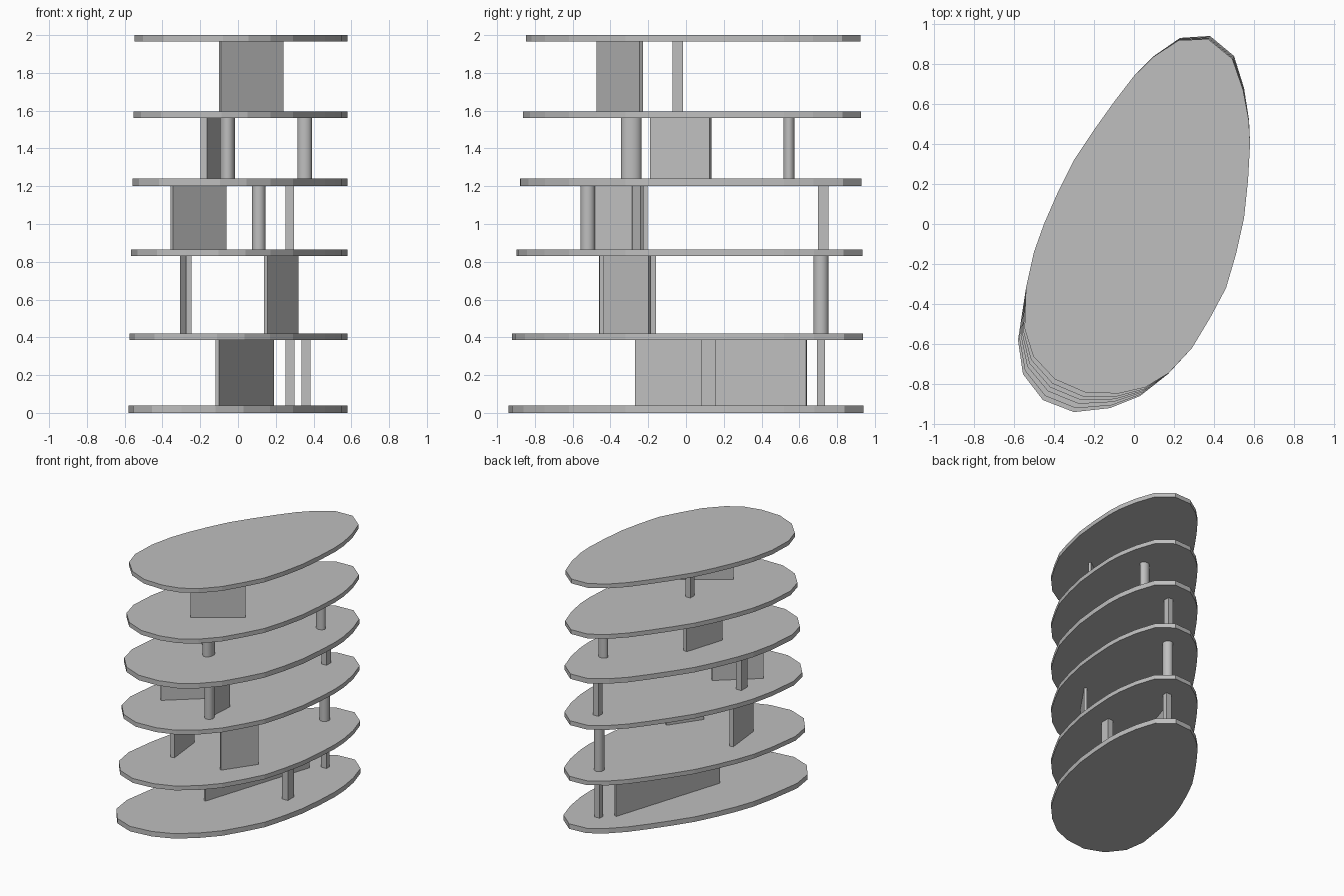
import bpy
import bmesh
import math
from mathutils import Vector

cube = bpy.data.objects.get("Cube")
if cube:
    bpy.data.objects.remove(cube, do_unlink=True)

# One plain grey for the whole model
grey = bpy.data.materials.new("plain_grey")
grey.use_nodes = True
COLOUR = (0.52, 0.52, 0.52, 1)
grey.diffuse_color = COLOUR
grey.node_tree.nodes["Principled BSDF"].inputs["Base Color"].default_value = COLOUR

# Lower and upper height of every floor plate
FLOORS = [(0, 0.04), (0.385, 0.42), (0.83, 0.865),
          (1.2, 1.24), (1.56, 1.595), (1.965, 2)]

# Outline of the lowest floor, counter-clockwise from the front tip
OUTLINE = [(-.3, -.94), (-.12, -.92), (.03, -.86), (.17, -.75), (.29, -.62),
           (.38, -.47), (.46, -.32), (.51, -.15), (.55, .03), (.57, .22),
           (.58, .4), (.575, .52), (.55, .68), (.5, .84), (.38, .94),
           (.23, .93), (.1, .84), (0, .74), (-.1, .61), (-.2, .47),
           (-.3, .32), (-.38, .16), (-.45, 0), (-.5, -.14), (-.54, -.32),
           (-.58, -.58), (-.555, -.75), (-.455, -.88)]
LEAN = Vector((0.5, 0.87))


def prism(name, points, bottom, top, smooth=False):
    """Extrude a flat outline upwards into a solid."""
    bm = bmesh.new()
    base = bm.faces.new([bm.verts.new((p[0], p[1], bottom)) for p in points])
    grown = bmesh.ops.extrude_face_region(bm, geom=[base])["geom"]
    moved = [v for v in grown if isinstance(v, bmesh.types.BMVert)]
    bmesh.ops.translate(bm, verts=moved, vec=(0, 0, top - bottom))
    bmesh.ops.recalc_face_normals(bm, faces=bm.faces)
    if smooth:
        for face in bm.faces:
            face.smooth = len(face.verts) == 4
        for edge in bm.edges:
            edge.smooth = all(f.smooth for f in edge.link_faces)
    mesh = bpy.data.meshes.new(name)
    bm.to_mesh(mesh)
    bm.free()
    mesh.materials.append(grey)
    obj = bpy.data.objects.new(name, mesh)
    bpy.context.collection.objects.link(obj)
    return obj


def floor_outline(rise):
    """Pull both tips of the outline inwards as the tower rises."""
    result = []
    for p in map(Vector, OUTLINE):
        depth = p.dot(LEAN)
        front = max(0, -depth - 0.55) * 0.27
        back = max(0, depth - 0.7) * 0.06
        result.append(p + LEAN * (front - back) * rise)
    return result


def storey(level):
    return FLOORS[level][1], FLOORS[level + 1][0]


def wall(name, level, start, end, thick):
    """Upright panel; start to end is its right-hand face."""
    a, b = Vector(start), Vector(end)
    d = (b - a).normalized()
    side = Vector((-d.y, d.x)) * thick
    prism(name, [a, b, b + side, a + side], *storey(level))


def post(name, level, centre, size):
    x, y = centre
    w, d = size[0] / 2, size[1] / 2
    corners = [(x - w, y - d), (x + w, y - d), (x + w, y + d), (x - w, y + d)]
    prism(name, corners, *storey(level))


def column(name, level, centre, radii, sides=24):
    ring = []
    for i in range(sides):
        a = math.tau * i / sides
        ring.append((centre[0] + radii[0] * math.cos(a),
                     centre[1] + radii[1] * math.sin(a)))
    prism(name, ring, *storey(level), smooth=True)


# Floor plates
for i, (low, high) in enumerate(FLOORS):
    prism(f"floor_plate_{i}", floor_outline(low / FLOORS[-1][0]), low, high)

# Ground storey
wall("ground_long_wall", 0, (-.1, -.27), (.19, .635), .02)
post("ground_side_post", 0, (.36, .12), (.05, .075))
post("ground_back_post", 0, (.275, .715), (.048, .042))

# First storey
wall("first_right_wall", 1, (.155, -.436), (.32, -.198), .02)
wall("first_left_wall", 1, (-.245, -.457), (-.277, -.158), .03)
column("first_back_column", 1, (.27, .715), (.038, .04))

# Second storey
wall("second_slanted_wall", 2, (-.345, -.485), (-.06, -.24), .02)
wall("second_inner_wall", 2, (.115, -.5), (.13, -.285), .025)
post("second_left_post", 2, (-.325, -.245), (.045, .08))
column("second_front_column", 2, (.11, -.52), (.036, .038))
post("second_back_post", 2, (.273, .727), (.045, .055))

# Third storey
wall("third_wall", 3, (-.165, -.19), (-.065, .125), .035)
column("third_front_column", 3, (-.055, -.29), (.04, .055))
column("third_back_column", 3, (.353, .545), (.038, .03))

# Fourth storey
wall("fourth_wall", 4, (-.09, -.475), (.24, -.245), .02)
post("fourth_post", 4, (-.005, -.043), (.045, .055))
